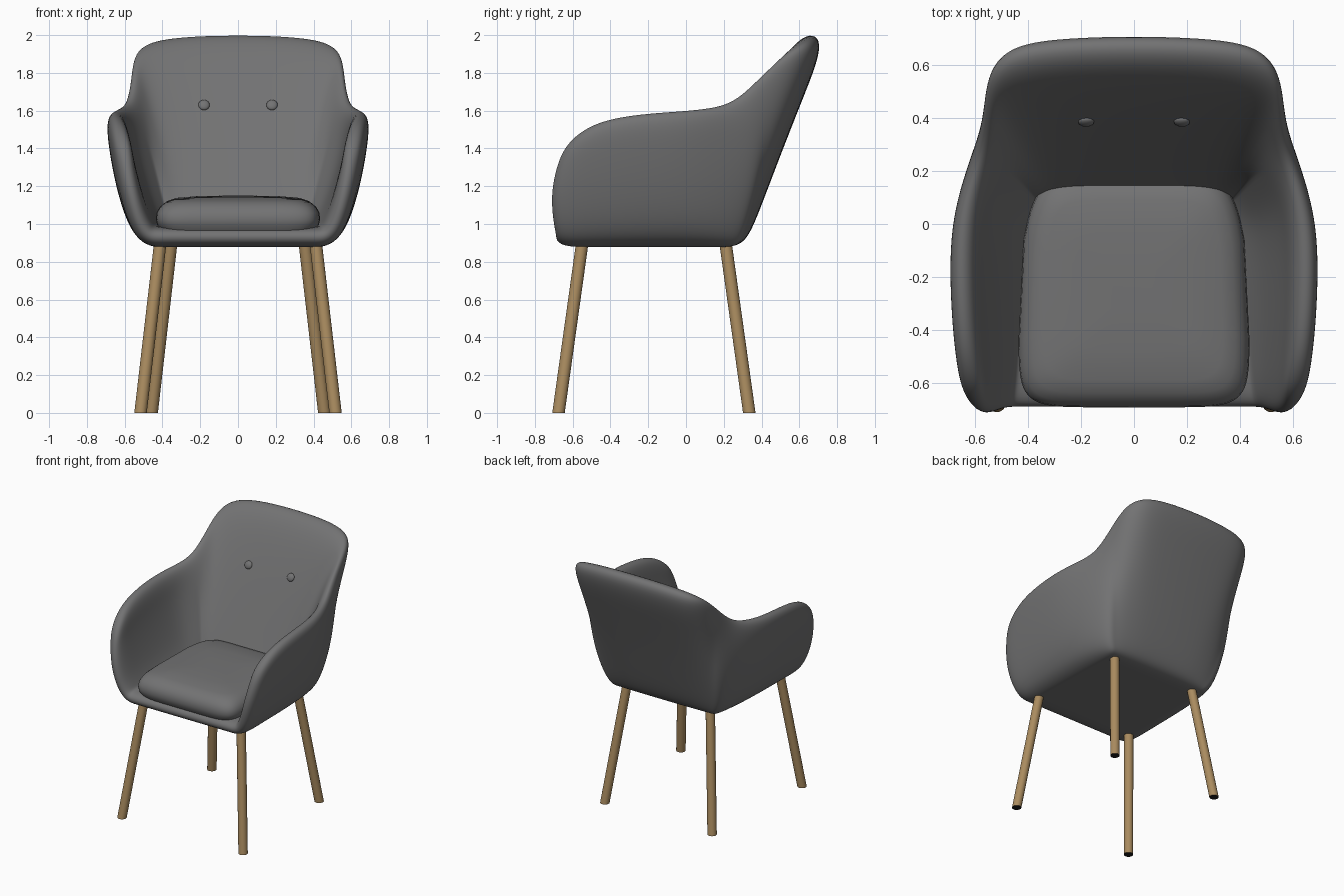
import bpy, bmesh, math
from mathutils import Vector

cube = bpy.data.objects.get("Cube")
if cube:
    bpy.data.objects.remove(cube, do_unlink=True)


def material(name, rgb):
    mat = bpy.data.materials.new(name)
    mat.use_nodes = True
    mat.diffuse_color = (*rgb, 1)
    mat.node_tree.nodes["Principled BSDF"].inputs["Base Color"].default_value = (*rgb, 1)
    return mat


fabric = material("grey fabric", (0.17, 0.17, 0.172))
wood = material("light wood", (0.40, 0.26, 0.115))
rubber = material("black rubber", (0.01, 0.01, 0.01))


def add_object(name, bm, materials, sharp_angle=50):
    mesh = bpy.data.meshes.new(name)
    bm.to_mesh(mesh)
    bm.free()
    for mat in materials:
        mesh.materials.append(mat)
    mesh.shade_smooth()
    mesh.set_sharp_from_angle(angle=math.radians(sharp_angle))
    obj = bpy.data.objects.new(name, mesh)
    bpy.context.collection.objects.link(obj)
    return obj


def lerp(a, b, t):
    return a + (b - a) * t


# Upholstered tub: outer and inner skins, each a half floor grid whose edge
# grows into the arm, round the corner and on to the centre of the back
ROWS = [0.05, 0.2, 0.45, 0.72, 1]
FLOOR_X = [0, 0.25, 0.5, 0.75, 0.9, 1]
CORNER = 5
BULGE = {0: -0.05, 1: -0.02}

outer_rim = [
    (0.65, -0.645, 1.42), (0.685, -0.50, 1.54), (0.705, -0.27, 1.585),
    (0.705, -0.035, 1.60), (0.665, 0.13, 1.615), (0.603, 0.285, 1.65),
    (0.577, 0.43, 1.80), (0.567, 0.60, 1.93), (0.484, 0.72, 1.975),
    (0.257, 0.745, 1.992), (0, 0.752, 1.995)]
inner_rim = [
    (0.56, -0.645, 1.42), (0.585, -0.50, 1.545), (0.60, -0.27, 1.59),
    (0.60, -0.035, 1.605), (0.575, 0.12, 1.62), (0.545, 0.24, 1.65),
    (0.535, 0.38, 1.78), (0.53, 0.50, 1.91), (0.44, 0.57, 1.99),
    (0.24, 0.60, 2.02), (0, 0.605, 2.025)]

bm = bmesh.new()
crease = bm.edges.layers.float.new("crease_edge")


def add_face(corners, flip=False):
    bm.faces.new(corners[::-1] if flip else corners)


def add_skin(rim, floor_z, floor_y, widths, arm_flare, back_flare, span, bulge, flip):
    """Make one skin; return its columns and its open edge from floor to rim."""
    floor = [[bm.verts.new((x * lerp(*widths, j / CORNER), y, floor_z)) for x in FLOOR_X]
             for j, y in enumerate(floor_y)]
    for a, b in zip(floor, floor[1:]):
        for i in range(CORNER):
            add_face((a[i], b[i], b[i + 1], a[i + 1]), flip)
    columns = []
    for p, base in enumerate([row[-1] for row in floor] + floor[-1][-2::-1]):
        top = rim[p]
        back = min(max((p - 4) / span, 0), 1)
        column = [base]
        for t, arm_x, back_xy in zip(ROWS, arm_flare, back_flare):
            x = lerp(base.co.x, top[0], lerp(arm_x, back_xy, back))
            y = lerp(base.co.y, top[1], back_xy) + bulge.get(p, 0) * math.sin(math.pi * t)
            column.append(bm.verts.new((x, y, lerp(floor_z, top[2], t))))
        columns.append(column)
    for a, b in zip(columns, columns[1:]):
        for k in range(len(ROWS)):
            add_face((a[k], b[k], b[k + 1], a[k + 1]), flip)
    border = floor[0] + columns[0][1:] + [column[-1] for column in columns[1:]]
    return columns, border


_, outer_border = add_skin(
    outer_rim, 0.878, [-0.695, -0.5, -0.27, -0.035, 0.14, 0.272], (0.455, 0.425),
    [0.33, 0.58, 0.78, 0.92, 1], [0.13, 0.27, 0.49, 0.74, 1], 4,
    {**BULGE, 4: 0.03, 5: 0.09, 6: 0.05, 7: 0.02}, False)
inner_columns, inner_border = add_skin(
    inner_rim, 0.985, [-0.695, -0.5, -0.29, -0.1, 0, 0.08], (0.45, 0.36),
    [0.1, 0.35, 0.62, 0.85, 1], [0.05, 0.19, 0.42, 0.68, 1], 1,
    {**BULGE, 5: 0.02}, True)
for n in range(len(outer_border) - 1):
    add_face((outer_border[n], outer_border[n + 1], inner_border[n + 1], inner_border[n]))

# Seam where the arm lining meets the back lining
seam = inner_columns[CORNER][:-1]
for a, b in zip(seam, seam[1:]):
    bm.edges.get((a, b))[crease] = 0.6

shell = add_object("upholstered_shell", bm, [fabric], 180)
mirror = shell.modifiers.new("Mirror", "MIRROR")
mirror.use_clip = True
subdivision = shell.modifiers.new("Rounding", "SUBSURF")
subdivision.levels = subdivision.render_levels = 3

# Seat cushion: stacked rounded outlines, narrower towards the back
SIDES = 64
CENTRE_Y = -0.25


def soft(value):
    return math.copysign(abs(value) ** 0.28, value)


bm = bmesh.new()
rings = []
for z, scale in [(0.97, 0.94), (1.0, 0.985), (1.03, 1), (1.065, 0.99), (1.095, 0.95),
                 (1.12, 0.88), (1.135, 0.77), (1.145, 0.5), (1.148, 0.2)]:
    ring = []
    for s in range(SIDES):
        a = math.tau * (s + 0.5) / SIDES
        y = CENTRE_Y + 0.44 * soft(math.sin(a)) * scale
        taper = 1 - 0.17 * max(0, (y + 0.3) / 0.47) ** 2
        x = 0.435 * soft(math.cos(a)) * scale * taper
        ring.append(bm.verts.new((x, y, z + 0.02 * (y - CENTRE_Y))))
    rings.append(ring)
for a, b in zip(rings, rings[1:]):
    for s in range(SIDES):
        n = (s + 1) % SIDES
        add_face((a[s], a[n], b[n], b[s]))
add_face(rings[0], True)
add_face(rings[-1])
add_object("seat_cushion", bm, [fabric])


# Splayed legs with level ends and dark glides underneath
def add_leg(name, top, foot):
    bm = bmesh.new()
    bmesh.ops.create_cone(bm, cap_ends=True, segments=24, radius1=0.033, radius2=0.033, depth=1)
    for v in bm.verts:
        end = Vector(top if v.co.z > 0 else foot)
        v.co = end + Vector((v.co.x, v.co.y, 0))
    bm.normal_update()
    for f in bm.faces:
        f.material_index = 1 if f.normal.z < -0.9 else 0
    add_object(name, bm, [wood, rubber])


bpy.context.view_layer.update()
lining = shell.evaluated_get(bpy.context.evaluated_depsgraph_get())
buttons = []
for side, sign in (("left", 1), ("right", -1)):
    _, point, normal, _ = lining.ray_cast(Vector((sign * 0.18, -1, 1.63)), Vector((0, 1, 0)))
    buttons.append((side, point.copy(), normal.to_track_quat("Z", "Y")))

for side, sign in (("left", 1), ("right", -1)):
    add_leg("front_leg_" + side, (sign * 0.408, -0.545, 0.93), (sign * 0.516, -0.675, 0))
    add_leg("rear_leg_" + side, (sign * 0.35, 0.205, 0.93), (sign * 0.457, 0.335, 0))

# Tufting buttons resting on the inside of the back
for side, point, turn in buttons:
    bm = bmesh.new()
    bmesh.ops.create_uvsphere(bm, u_segments=20, v_segments=10, radius=0.03)
    for v in bm.verts:
        v.co.z *= 0.5
        v.co = point + turn @ v.co
    add_object("back_button_" + side, bm, [fabric])
